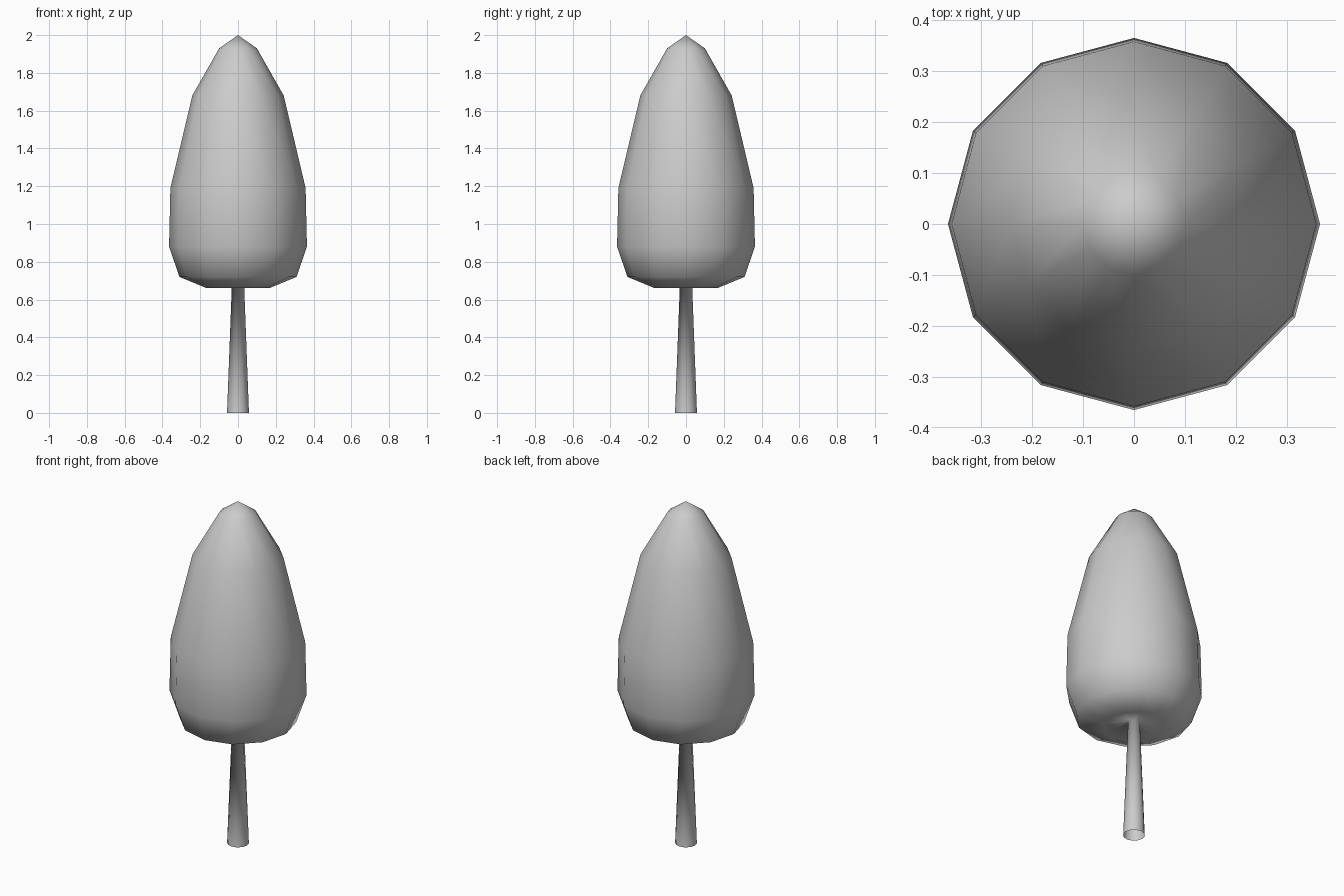
import bpy
import bmesh
from math import tau
from mathutils import Matrix, Vector

cube = bpy.data.objects.get("Cube")
if cube:
    bpy.data.objects.remove(cube, do_unlink=True)

SIDES = 12

grey = bpy.data.materials.new("light grey")
grey.use_nodes = True
grey.diffuse_color = (0.6, 0.6, 0.6, 1)
grey.node_tree.nodes["Principled BSDF"].inputs["Base Color"].default_value = (0.6, 0.6, 0.6, 1)

# Radius and height, from the tip of the crown down to the open foot of the trunk
crown = [(0, 2), (0.1, 1.93), (0.242, 1.68), (0.358, 1.19),
         (0.365, 0.88), (0.31, 0.72), (0.165, 0.66)]
trunk = [(0.032, 0.69), (0.058, 0)]


def lathe(name, profile, material):
    """Turn a profile around the z axis into one smooth skin."""
    bm = bmesh.new()
    verts = [bm.verts.new((r, 0, z)) for r, z in profile]
    edges = [bm.edges.new(pair) for pair in zip(verts, verts[1:])]
    bmesh.ops.spin(bm, geom=verts + edges, cent=(0, 0, 0), axis=(0, 0, 1),
                   angle=tau, steps=SIDES, use_duplicate=False)
    bmesh.ops.remove_doubles(bm, verts=bm.verts, dist=0.0005)
    bmesh.ops.recalc_face_normals(bm, faces=bm.faces)
    # Keep the skin facing outward
    widest = max(bm.faces, key=lambda f: f.calc_center_median().xy.length)
    if widest.normal.dot(widest.calc_center_median()) < 0:
        bmesh.ops.reverse_faces(bm, faces=bm.faces)
    for face in bm.faces:
        face.smooth = True
    mesh = bpy.data.meshes.new(name)
    bm.to_mesh(mesh)
    bm.free()
    mesh.materials.append(material)
    obj = bpy.data.objects.new(name, mesh)
    bpy.context.collection.objects.link(obj)
    return obj


# Crown and trunk are one continuous skin, so the shading flows between them
lathe("tree_crown_and_trunk", crown + trunk, grey)
